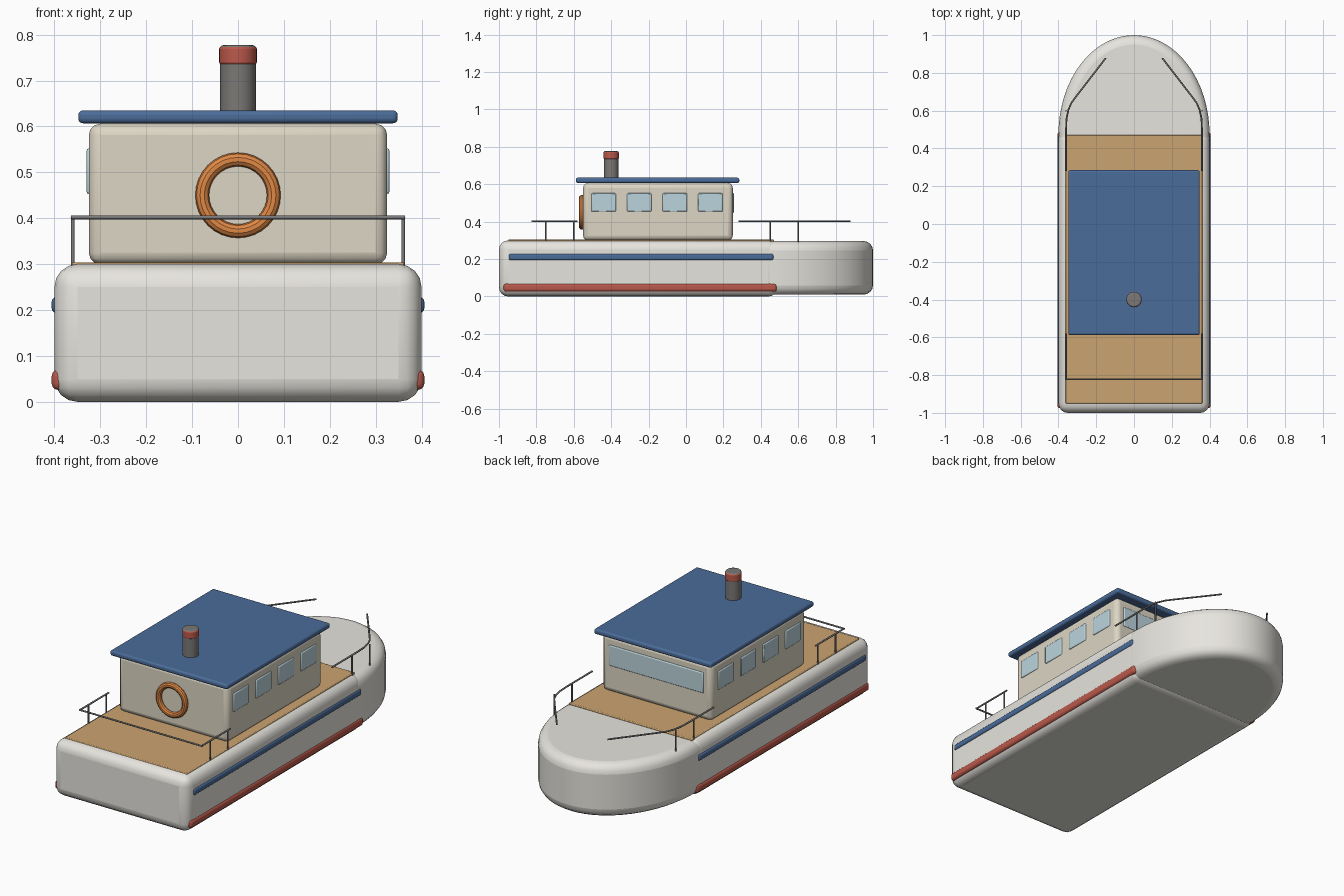
import bpy, bmesh, math
from mathutils import Matrix, Vector

if "Cube" in bpy.data.objects:
    bpy.data.objects.remove(bpy.data.objects["Cube"])


def mat(name, r, g, b):
    m = bpy.data.materials.new(name)
    m.diffuse_color = (r, g, b, 1)
    m.use_nodes = True
    m.node_tree.nodes["Principled BSDF"].inputs["Base Color"].default_value = m.diffuse_color
    return m


WHITE = mat("hull_white", 0.80, 0.78, 0.73)
CREAM = mat("cabin_cream", 0.72, 0.67, 0.55)
WOOD = mat("deck_wood", 0.60, 0.37, 0.16)
BLUE = mat("roof_blue", 0.07, 0.15, 0.32)
RED = mat("trim_red", 0.50, 0.10, 0.07)
GLASS = mat("window_glass", 0.50, 0.66, 0.72)
ORANGE = mat("ring_orange", 0.75, 0.25, 0.06)
STEEL = mat("steel", 0.20, 0.20, 0.20)
STACK = mat("stack_grey", 0.20, 0.19, 0.18)


def finish(bm, name, material, bevel=0, segments=3):
    me = bpy.data.meshes.new(name)
    bm.to_mesh(me)
    bm.free()
    ob = bpy.data.objects.new(name, me)
    bpy.context.collection.objects.link(ob)
    me.materials.append(material)
    if bevel:
        mod = ob.modifiers.new("bevel", 'BEVEL')
        mod.width, mod.segments = bevel, segments
        mod.limit_method, mod.angle_limit = 'ANGLE', math.radians(40)
    bpy.ops.object.select_all(action='DESELECT')
    ob.select_set(True)
    bpy.context.view_layer.objects.active = ob
    bpy.ops.object.shade_smooth_by_angle(angle=math.radians(35))
    return ob


def box(name, material, x, y, z, bevel=0, segments=3):
    """Box from (min, max) ranges."""
    bm = bmesh.new()
    bmesh.ops.create_cube(bm, size=1)
    lo, hi = Vector((x[0], y[0], z[0])), Vector((x[1], y[1], z[1]))
    for v in bm.verts:
        v.co = (lo + hi) / 2 + v.co * (hi - lo)
    return finish(bm, name, material, bevel, segments)


def cylinder(name, material, rx, ry, y, z, bevel=0, sides=32, segments=3):
    bm = bmesh.new()
    m = Matrix.Translation((0, y, (z[0] + z[1]) / 2)) @ Matrix.Diagonal((rx, ry, 1, 1))
    bmesh.ops.create_cone(bm, cap_ends=True, segments=sides, radius1=1, radius2=1,
                          depth=z[1] - z[0], matrix=m)
    return finish(bm, name, material, bevel, segments)


def tube(name, paths, radius=0.0045):
    """Round steel bars along poly paths."""
    cu = bpy.data.curves.new(name, 'CURVE')
    cu.dimensions = '3D'
    cu.bevel_depth, cu.bevel_resolution, cu.use_fill_caps = radius, 2, True
    for pts in paths:
        sp = cu.splines.new('POLY')
        sp.points.add(len(pts) - 1)
        for p, c in zip(sp.points, pts):
            p.co = (*c, 1)
    cu.materials.append(STEEL)
    ob = bpy.data.objects.new(name, cu)
    bpy.context.collection.objects.link(ob)


# Hull, rounded bow and deck
box("hull", WHITE, (-0.4, 0.4), (-1, 0.49), (0, 0.3), 0.05, 4)
cylinder("bow", WHITE, 0.4, 0.525, 0.475, (0.01, 0.296), 0.05, 64, 4)
box("deck", WOOD, (-0.362, 0.362), (-0.95, 0.47), (0.285, 0.304), 0.004, 2)

# Side strips
for s, side in ((-1, "left"), (1, "right")):
    xs = sorted((s * 0.375, s * 0.406))
    box("rub_strip_" + side, BLUE, xs, (-0.948, 0.468), (0.194, 0.228), 0.01)
    box("waterline_" + side, RED, xs, (-0.975, 0.485), (0.026, 0.07), 0.014)

# Cabin, roof and windows
box("cabin", CREAM, (-0.325, 0.325), (-0.55, 0.25), (0.3, 0.606), 0.025)
box("roof", BLUE, (-0.348, 0.348), (-0.588, 0.285), (0.607, 0.635), 0.01)
for s, side in ((-1, "left"), (1, "right")):
    for i in range(4):
        y = -0.44 + 0.19 * i
        box(f"window_{side}_{i + 1}", GLASS, sorted((s * 0.31, s * 0.33)),
            (y - 0.065, y + 0.065), (0.453, 0.552), 0.005, 2)
box("windscreen", GLASS, (-0.28, 0.28), (0.235, 0.256), (0.445, 0.555), 0.005, 2)

# Funnel with red band
cylinder("funnel", STACK, 0.039, 0.039, -0.4, (0.62, 0.777), 0.006)
cylinder("funnel_band", RED, 0.041, 0.041, -0.4, (0.735, 0.774), 0.005)

# Lifebuoy on the cabin wall
bm = bmesh.new()
rows, ring = 32, 10
grid = []
for i in range(rows):
    a = math.tau * i / rows
    grid.append([])
    for j in range(ring):
        b = math.tau * j / ring
        r = 0.078 + 0.015 * math.cos(b)
        grid[i].append(bm.verts.new((r * math.cos(a), -0.557 + 0.015 * math.sin(b),
                                     0.45 + r * math.sin(a))))
for i in range(rows):
    for j in range(ring):
        k, n = (i + 1) % rows, (j + 1) % ring
        bm.faces.new((grid[i][j], grid[k][j], grid[k][n], grid[i][n]))
bmesh.ops.recalc_face_normals(bm, faces=bm.faces)
finish(bm, "lifebuoy", ORANGE)

# Railings and posts
Z = 0.402
tube("stern_rail", [[(-0.36, -0.58, Z), (-0.36, -0.822, Z)],
                    [(0.36, -0.58, Z), (0.36, -0.822, Z)],
                    [(-0.364, -0.822, Z), (0.364, -0.822, Z)]])
side_path = [(0.36, 0.28), (0.36, 0.5), (0.357, 0.56), (0.347, 0.605),
             (0.332, 0.64), (0.312, 0.668), (0.15, 0.878)]
for s, side in ((-1, "left"), (1, "right")):
    tube("bow_rail_" + side, [[(s * x, y, Z) for x, y in side_path]])
    tube("rail_posts_" + side, [[(s * 0.36, y, 0.29), (s * 0.36, y, Z)]
                                for y in (-0.75, -0.6, 0.45, 0.6)], 0.004)
